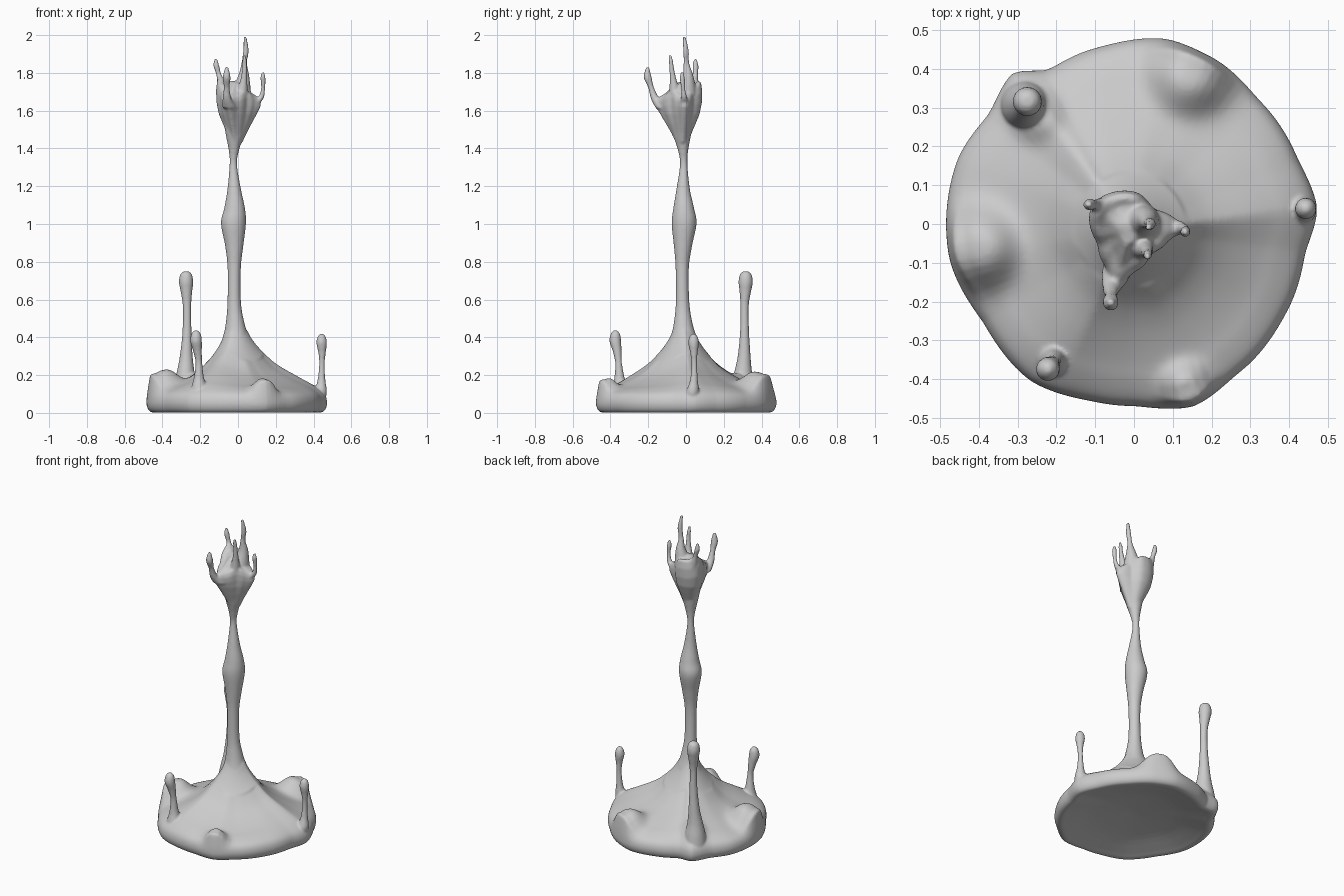
import bpy, bmesh, math
from mathutils import Vector

bm = bmesh.new()
N = 120


def loft(rings):
    """Skin a list of closed rings and cap both ends."""
    loops = [[bm.verts.new(p) for p in ring] for ring in rings]
    n = len(loops[0])
    for a, b in zip(loops, loops[1:]):
        for i in range(n):
            j = (i + 1) % n
            bm.faces.new((a[i], a[j], b[j], b[i]))
    bm.faces.new(loops[0][::-1])
    bm.faces.new(loops[-1])


def polar(table, deg):
    """Smoothly interpolated value from a sorted (angle, value) table."""
    t = [(table[-1][0] - 360, table[-1][1])] + table + [(table[0][0] + 360, table[0][1])]
    deg %= 360
    for (a0, r0), (a1, r1) in zip(t, t[1:]):
        if a0 <= deg <= a1:
            f = (deg - a0) / (a1 - a0)
            f = 0.5 * f + 0.5 * f * f * (3 - 2 * f)
            return r0 + (r1 - r0) * f


def spline(keys, steps=6):
    """Catmull-Rom through keys of any dimension."""
    k = [Vector(p) for p in keys]
    k = [k[0]] + k + [k[-1]]
    out = []
    for a, b, c, d in zip(k, k[1:], k[2:], k[3:]):
        for s in range(steps):
            t = s / steps
            out.append(0.5 * (2 * b + (c - a) * t + (2 * a - 5 * b + 4 * c - d) * t * t
                              + (3 * b - a - 3 * c + d) * t ** 3))
    return out + [k[-1]]


def strand(keys, n=20):
    """Upright round strand with varying thickness."""
    rings = []
    for x, y, z, r in spline(keys):
        rings.append([(x + r * math.cos(2 * math.pi * i / n),
                       y + r * math.sin(2 * math.pi * i / n), z) for i in range(n)])
    loft(rings)


# Puddle and cone, with three ridges running out to the tall droplets
outline = [(5, .475), (22, .455), (45, .455), (65, .475), (80, .485), (102, .465),
           (119, .455), (129, .5), (143, .47), (160, .485), (190, .485), (213, .465),
           (237, .485), (257, .47), (270, .47), (288, .495), (305, .47), (330, .455),
           (350, .448)]
section = [(.05, .08), (.5, .062), (.8, .032), (.9, .02), (.95, .022), (.985, .04), (1, .07),
           (.985, .105), (.94, .133), (.85, .165), (.75, .192), (.64, .222), (.52, .255),
           (.42, .287), (.32, .33), (.24, .37), (.17, .415), (.125, .455)]
# Soft rim bulges: x, y, height, spread
bulges = [(-.405, -.06, .098, .098), (.15, .395, .092, .098), (.14, -.425, .062, .062),
          (-.25, .285, .035, .06)]
rings = []
for k, (f, z) in enumerate(spline([Vector(p) for p in section], 4)):
    ring = []
    for i in range(N):
        deg = 360 * i / N
        a = math.radians(deg)
        full = polar(outline, deg)
        rad = f * (full if f > .3 else .475)
        drop = 0
        if k > 24:
            up = min(1, (k - 24) / 8)
            drop = up * .05 * abs(math.sin(1.5 * (a - math.radians(5)))) * math.sin(math.pi * min(f, .95))
            for bx, by, h, s in bulges:
                d = math.hypot(rad * math.cos(a) - bx, rad * math.sin(a) - by)
                w = math.exp(-(d / s) ** 3)
                drop -= up * h * w
                if f > .9:
                    rad += .5 * w * (full - rad)
        shift = 1 - f
        ring.append((rad * math.cos(a) - .012 * shift, rad * math.sin(a) - .015 * shift, z - drop))
    rings.append(ring)
loft(rings)

# Central stem
strand([(-.012, -.012, .36, .09), (-.012, -.012, .42, .068), (-.015, -.015, .49, .05),
        (-.02, -.018, .6, .036), (-.02, -.02, .78, .035), (-.02, -.016, .9, .048),
        (-.024, -.01, 1.02, .066), (-.018, -.012, 1.1, .055), (-.02, -.015, 1.2, .036),
        (-.025, -.012, 1.33, .02), (-.022, -.015, 1.4, .026), (-.018, -.02, 1.48, .045),
        (-.015, -.022, 1.55, .06)], 32)

# Three tall droplets around the rim
strand([(.43, .03, .08, .03), (.437, .035, .13, .034), (.442, .042, .19, .021),
        (.444, .044, .27, .015), (.445, .042, .33, .019), (.443, .04, .385, .028),
        (.443, .04, .42, .022), (.443, .04, .436, .008)])
strand([(-.28, .305, .1, .068), (-.278, .303, .17, .06), (-.277, .303, .24, .046),
        (-.274, .308, .32, .034), (-.27, .31, .45, .024), (-.27, .31, .58, .022),
        (-.273, .314, .66, .031), (-.275, .316, .71, .038), (-.275, .316, .75, .031),
        (-.275, .316, .766, .014)])
strand([(-.2, -.345, .1, .05), (-.205, -.35, .14, .045), (-.207, -.352, .2, .028),
        (-.207, -.357, .28, .018), (-.214, -.364, .34, .023), (-.222, -.374, .395, .031),
        (-.222, -.374, .435, .025), (-.222, -.374, .454, .009)])

# Three-cornered crown: rim rises along the back and left walls
lobes = [(4, .135), (45, .085), (85, .105), (145, .12), (200, .09), (235, .11),
         (254, .15), (275, .105), (315, .08), (345, .1)]
rim = [(4, 0), (45, .035), (85, .085), (120, .09), (145, .12), (180, .075), (210, .035),
       (254, 0), (315, .04)]
bowl = [(1.45, .3, 0), (1.5, .48, 0), (1.55, .68, 0), (1.6, .87, 0), (1.635, .98, .3),
        (1.66, 1, .7), (1.68, .93, 1), (1.695, .8, .9), (1.71, .62, .6), (1.735, .45, .35),
        (1.765, .25, .1)]
rings = []
for k, (z, s, lift) in enumerate(bowl):
    ring = []
    for i in range(48):
        deg = 360 * i / 48
        mix = min(1, .4 + .15 * k)
        rad = s * (mix * polar(lobes, deg) + (1 - mix) * .105)
        ring.append((rad * math.cos(math.radians(deg)) - .01,
                     rad * math.sin(math.radians(deg)) - .02, z + lift * polar(rim, deg)))
    rings.append(ring)
loft(rings)

# Crown spikes
for spike in [
    [(-.07, .035, 1.68, .034), (-.085, .043, 1.75, .024), (-.102, .05, 1.81, .014),
     (-.115, .05, 1.855, .016), (-.117, .05, 1.892, .007)],
    [(.08, -.01, 1.65, .03), (.12, -.01, 1.685, .017), (.133, -.015, 1.735, .011),
     (.132, -.02, 1.79, .014), (.132, -.02, 1.822, .007)],
    [(-.045, -.12, 1.63, .04), (-.058, -.162, 1.68, .024), (-.06, -.185, 1.74, .016),
     (-.06, -.203, 1.795, .021), (-.06, -.203, 1.85, .008)],
    [(.01, 0, 1.7, .06), (.03, .01, 1.8, .03), (.033, .002, 1.87, .015),
     (.042, 0, 1.935, .015), (.037, -.01, 2.01, .008)],
    [(.01, -.05, 1.67, .045), (.028, -.065, 1.76, .022), (.035, -.075, 1.835, .013),
     (.035, -.08, 1.88, .012), (.035, -.085, 1.912, .007)],
]:
    strand(spike, 16)

bmesh.ops.recalc_face_normals(bm, faces=bm.faces[:])
low = min(v.co.z for v in bm.verts)
bmesh.ops.translate(bm, verts=bm.verts[:], vec=(0, 0, -low + .002))

# Fuse every part into one smooth liquid skin
mesh = bpy.data.meshes.new("liquid_splash")
bm.to_mesh(mesh)
bm.free()
splash = bpy.data.objects.new("liquid_splash", mesh)
bpy.context.collection.objects.link(splash)
fuse = splash.modifiers.new("fuse", 'REMESH')
fuse.mode = 'VOXEL'
fuse.voxel_size = .0065
fuse.use_smooth_shade = True
soften = splash.modifiers.new("soften", 'SMOOTH')
soften.factor = .5
soften.iterations = 5

grey = bpy.data.materials.new("light_grey")
grey.diffuse_color = (.6, .6, .6, 1)
mesh.materials.append(grey)
for p in mesh.polygons:
    p.use_smooth = True
